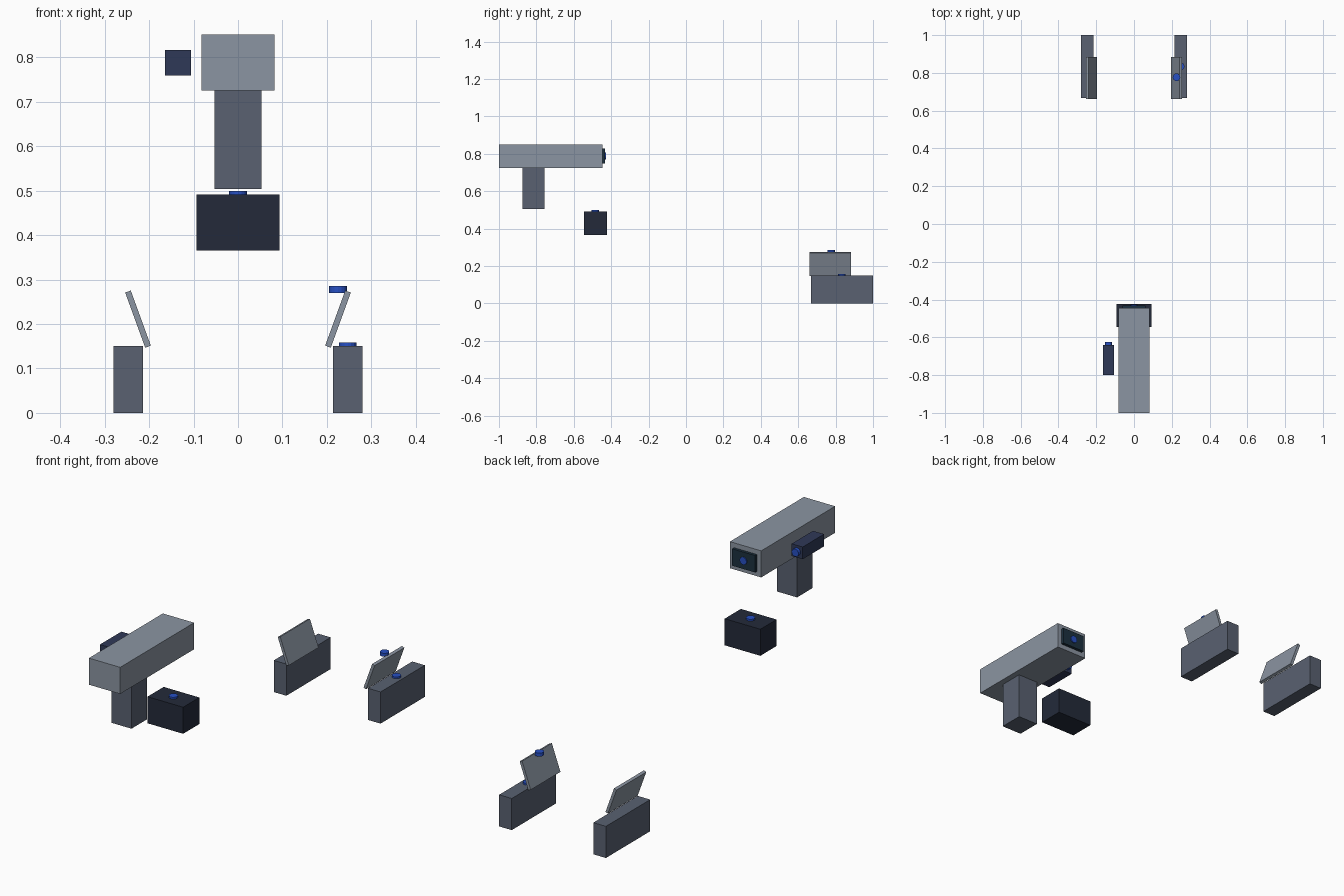
import bpy
from math import radians

if "Cube" in bpy.data.objects:
    bpy.data.objects.remove(bpy.data.objects["Cube"])


def material(name, rgb):
    m = bpy.data.materials.new(name)
    m.diffuse_color = (*rgb, 1)
    m.use_nodes = True
    m.node_tree.nodes["Principled BSDF"].inputs["Base Color"].default_value = m.diffuse_color
    return m


LIGHT = material("light_grey", (0.26, 0.30, 0.36))
SLATE = material("slate", (0.10, 0.12, 0.165))
DARK = material("dark_navy", (0.017, 0.023, 0.042))
NAVY = material("navy", (0.028, 0.04, 0.095))
SCREEN = material("screen_dark", (0.012, 0.03, 0.05))
BLUE = material("blue", (0.02, 0.08, 0.55))


def box(name, centre, size, mat, tilt_y=0):
    bpy.ops.mesh.primitive_cube_add(size=1, location=centre, rotation=(0, radians(tilt_y), 0))
    o = bpy.context.object
    o.name = name
    o.scale = size
    o.data.materials.append(mat)
    return o


def button(name, centre, radius=0.02, depth=0.016, facing_y=False):
    bpy.ops.mesh.primitive_cylinder_add(vertices=16, radius=radius, depth=depth, location=centre,
                                        rotation=(radians(90) if facing_y else 0, 0, 0))
    o = bpy.context.object
    o.name = name
    o.data.materials.append(BLUE)
    return o


# Upper body with grip
box("slide_body", (0, -0.723, 0.788), (0.164, 0.554, 0.126), LIGHT)
box("grip", (0, -0.815, 0.615), (0.106, 0.117, 0.222), SLATE)

# Screen on the rear face with its marker
box("rear_screen", (0, -0.441, 0.788), (0.12, 0.018, 0.08), SCREEN)
button("rear_marker", (0, -0.435, 0.788), radius=0.018, facing_y=True)

# Separate box under the body
box("lower_box", (0, -0.484, 0.428), (0.187, 0.121, 0.126), DARK)
button("lower_box_button", (0, -0.484, 0.491))

# Small box beside the body
box("side_box", (-0.135, -0.72, 0.788), (0.058, 0.16, 0.058), NAVY)
button("side_box_lens", (-0.135, -0.634, 0.788), radius=0.018, depth=0.02, facing_y=True)

# Mirrored pair of base blocks with outward-leaning plates
for side, s in (("left", -1), ("right", 1)):
    box(side + "_base", (s * 0.247, 0.834, 0.075), (0.066, 0.332, 0.15), SLATE)
    box(side + "_plate", (s * 0.225, 0.772, 0.211), (0.0135, 0.223, 0.132), LIGHT, s * 20)

# Buttons on the right-hand pair only
button("right_base_button", (0.247, 0.834, 0.15))
button("right_plate_button", (0.225, 0.777, 0.278))
